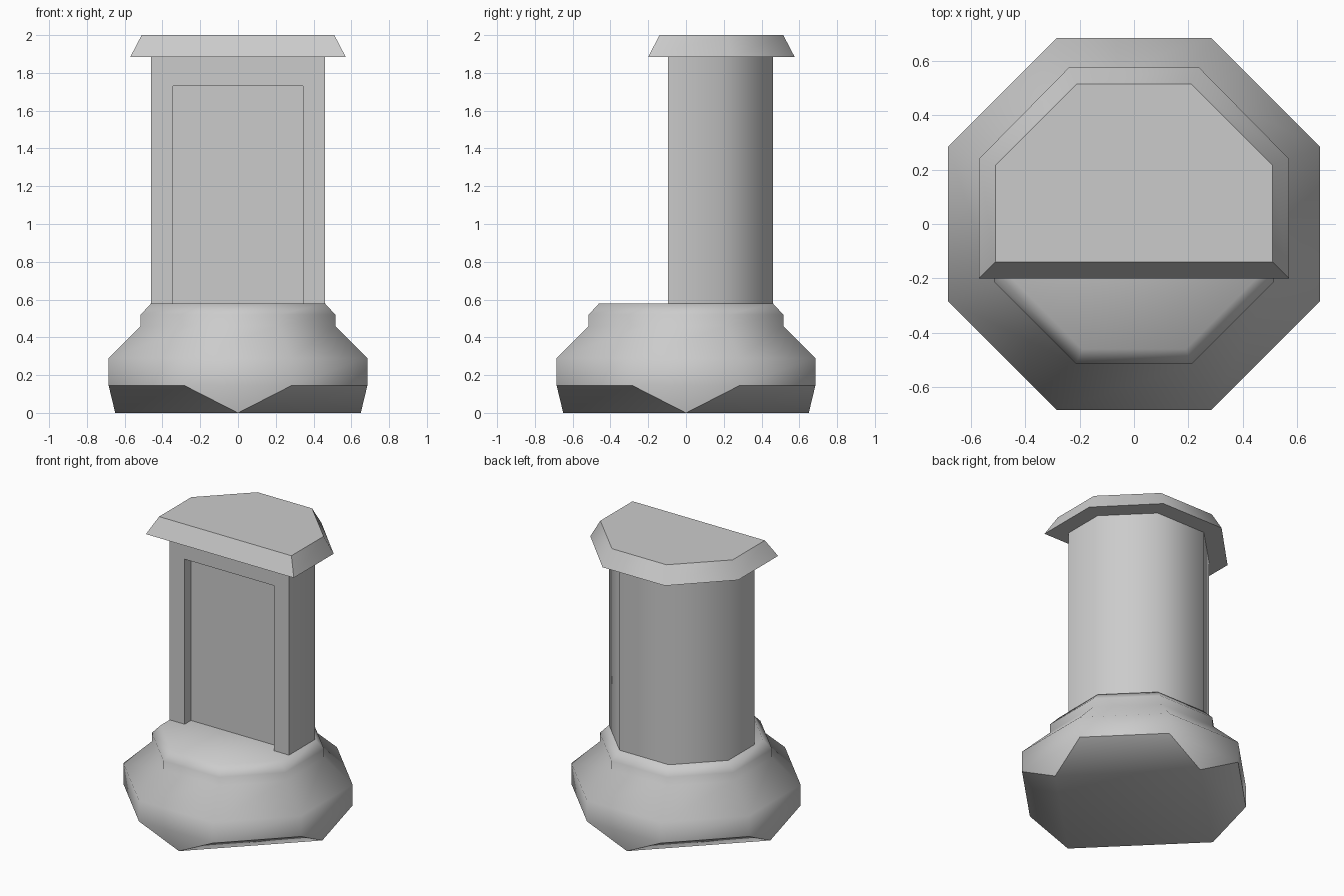
import bpy, bmesh, math

if "Cube" in bpy.data.objects:
    bpy.data.objects.remove(bpy.data.objects["Cube"])

stone = bpy.data.materials.new("grey_stone")
stone.use_nodes = True
GREY = (0.6, 0.6, 0.6, 1)
stone.diffuse_color = GREY
stone.node_tree.nodes["Principled BSDF"].inputs["Base Color"].default_value = GREY


def finish(name, bm):
    """Turn a bmesh into a stone object, smooth except at hard edges."""
    bmesh.ops.recalc_face_normals(bm, faces=bm.faces[:])
    mesh = bpy.data.meshes.new(name)
    bm.to_mesh(mesh)
    bm.free()
    mesh.materials.append(stone)
    obj = bpy.data.objects.new(name, mesh)
    bpy.context.collection.objects.link(obj)
    bpy.ops.object.select_all(action='DESELECT')
    obj.select_set(True)
    bpy.context.view_layer.objects.active = obj
    bpy.ops.object.shade_smooth_by_angle(angle=math.radians(50))
    return obj


def mirrored(half):
    """Close an outline given only on its +x side, front to back."""
    return half + [(-x, y) for x, y in reversed(half)]


def ring(bm, outline, z):
    return [bm.verts.new((x, y, z)) for x, y in outline]


def bridge(bm, low, high):
    n = len(low)
    for i in range(n):
        j = (i + 1) % n
        bm.faces.new((low[i], low[j], high[j], high[i]))


def octagon(r):
    h = r * math.tan(math.pi / 8)
    return mirrored([(h, -r), (r, -h), (r, h), (h, r)])


# Octagonal moulded base, tapering underneath to a diamond foot
bm = bmesh.new()
profile = [(0.685, 0.145), (0.685, 0.29), (0.515, 0.46), (0.515, 0.52), (0.46, 0.58)]
rings = [ring(bm, octagon(r), z) for r, z in profile]
for low, high in zip(rings, rings[1:]):
    bridge(bm, low, high)
bm.faces.new(rings[-1])
foot = ring(bm, [(0, -0.65), (0.65, 0), (0, 0.65), (-0.65, 0)], 0)
bm.faces.new(foot)
edge = rings[0]
for i in range(4):
    a, b = foot[i], foot[(i + 1) % 4]
    bm.faces.new((a, b, edge[2 * i + 1], edge[2 * i]))
    bm.faces.new((a, edge[2 * i], edge[2 * i - 1]))
finish("base", bm)

# Column with a flat front and a faceted back
FLOOR, LINTEL, TOP = 0.58, 1.73, 1.885
FRONT, RECESS = -0.095, -0.025
bm = bmesh.new()
body = mirrored([(0.345, FRONT), (0.46, FRONT), (0.46, 0.19), (0.19, 0.46)])
low, high = ring(bm, body, FLOOR), ring(bm, body, TOP)
for i in range(len(body) - 1):
    bm.faces.new((low[i], low[i + 1], high[i + 1], high[i]))
bm.faces.new(high)

# Recessed panel in the front of the column
opening = [(-0.345, FLOOR), (-0.345, LINTEL), (0.345, LINTEL), (0.345, FLOOR)]
outer = [low[-1]] + [bm.verts.new((x, FRONT, z)) for x, z in opening[1:3]] + [low[0]]
inner = [bm.verts.new((x, RECESS, z)) for x, z in opening]
bm.faces.new((outer[1], outer[2], high[0], high[-1]))
for i in range(3):
    bm.faces.new((outer[i], outer[i + 1], inner[i + 1], inner[i]))
bm.faces.new(inner)
bm.faces.new([inner[0], inner[3]] + low)
finish("column", bm)

# Bevelled cap slab
bm = bmesh.new()
low = ring(bm, mirrored([(0.57, -0.2), (0.57, 0.24), (0.24, 0.575)]), TOP)
high = ring(bm, mirrored([(0.51, -0.14), (0.51, 0.215), (0.21, 0.515)]), 2)
bridge(bm, low, high)
bm.faces.new(low)
bm.faces.new(high)
finish("cap", bm)
